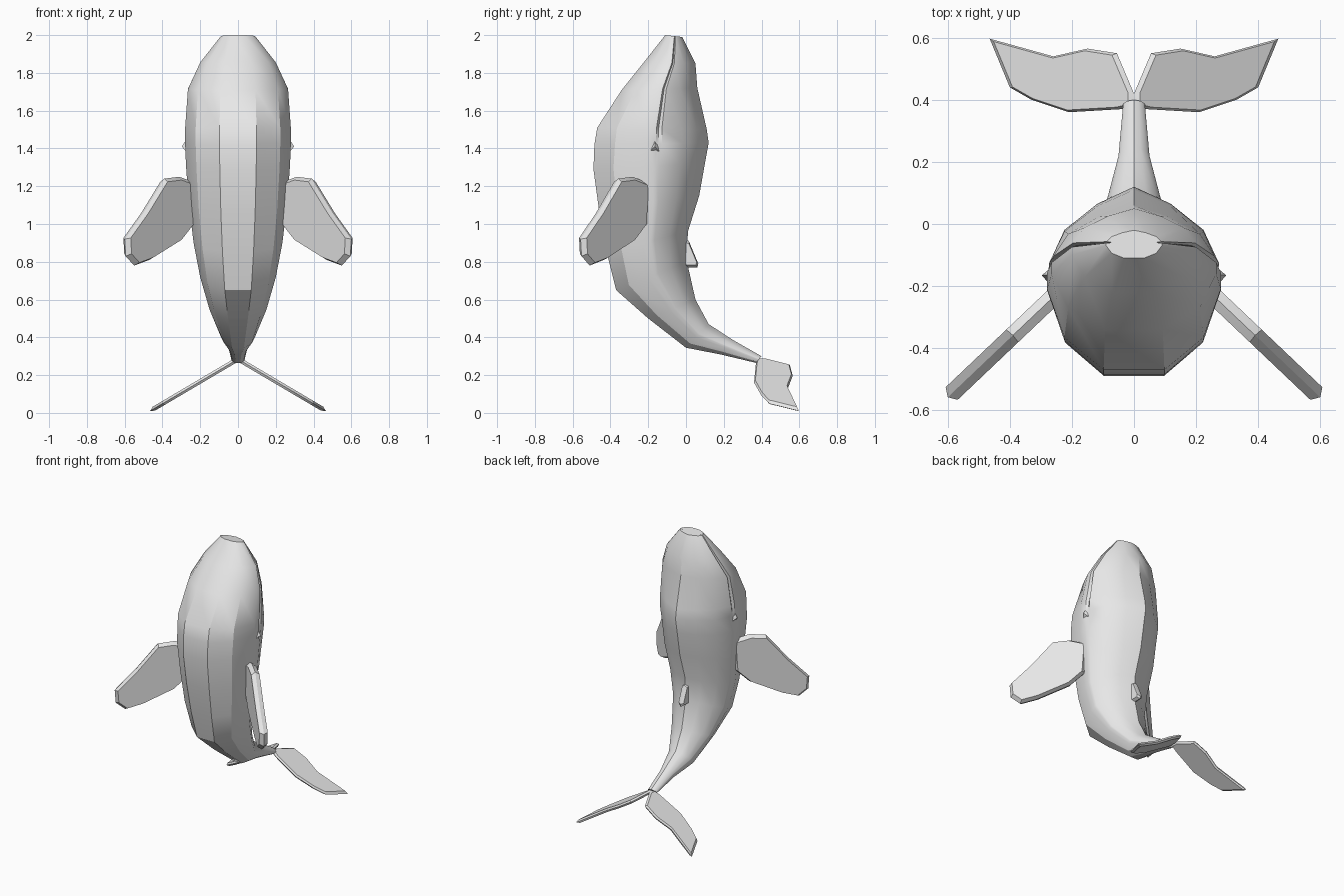
import bpy, bmesh, math
from mathutils import Vector

if "Cube" in bpy.data.objects:
    bpy.data.objects.remove(bpy.data.objects["Cube"], do_unlink=True)

grey = bpy.data.materials.new("whale_grey")
grey.use_nodes = True
colour = (0.8, 0.8, 0.8, 1)
grey.diffuse_color = colour
grey.node_tree.nodes["Principled BSDF"].inputs["Base Color"].default_value = colour


def finish(name, bm, angle=28):
    bmesh.ops.recalc_face_normals(bm, faces=bm.faces)
    mesh = bpy.data.meshes.new(name)
    bm.to_mesh(mesh)
    bm.free()
    mesh.materials.append(grey)
    ob = bpy.data.objects.new(name, mesh)
    bpy.context.collection.objects.link(ob)
    bpy.ops.object.select_all(action="DESELECT")
    ob.select_set(True)
    bpy.context.view_layer.objects.active = ob
    bpy.ops.object.shade_smooth_by_angle(angle=math.radians(angle))
    return ob


def loft(name, rings):
    """Skin closed rings of equal length and cap both ends."""
    bm = bmesh.new()
    loops = [[bm.verts.new(p) for p in ring] for ring in rings]
    n = len(loops[0])
    for a, b in zip(loops, loops[1:]):
        for i in range(n):
            j = (i + 1) % n
            bm.faces.new((a[i], a[j], b[j], b[i]))
    bm.faces.new(loops[0])
    bm.faces.new(loops[-1])
    return finish(name, bm)


def fin(name, points, normal, half_thickness, inset=0.93):
    """Thin plate with chamfered rim."""
    points = [Vector(p) for p in points]
    normal = Vector(normal).normalized()
    middle = sum(points, Vector()) / len(points)
    rings = []
    for offset, scale in ((-1, inset), (0, 1), (1, inset)):
        rings.append([middle + (p - middle) * scale + normal * half_thickness * offset
                      for p in points])
    return loft(name, rings)


# Body stations: belly y, belly z, back y, back z, half width, mouth groove depth
stations = [
    (-.11, 2.0, -.02, 1.99, .09, .25),
    (-.22, 1.86, .05, 1.85, .2, .1),
    (-.34, 1.71, .06, 1.72, .265, .08),
    (-.47, 1.51, .11, 1.5, .28, .06),
    (-.485, 1.42, .12, 1.43, .28, .03),
    (-.49, 1.29, .1, 1.32, .275, 0),
    (-.46, 1.07, .07, 1.15, .26, 0),
    (-.42, .85, .01, .96, .235, 0),
    (-.37, .65, .005, .8, .2, 0),
    (-.2, .5, .05, .6, .15, 0),
    (0, .345, .12, .47, .09, 0),
    (.18, .31, .25, .385, .05, 0),
    (.37, .265, .4, .3, .035, 0),
]

rings = []
for by, bz, ky, kz, width, groove in stations:
    belly, back = Vector((0, by, bz)), Vector((0, ky, kz))
    # Half section from belly edge to back ridge, as (width, depth) fractions
    half = [(.35, 0), (.8, .18), (1, .45), (1, .54), (1 - groove, .56),
            (.98, .59), (.8, .77), (.42, .91)]
    section = half + [(0, 1)] + [(-w, d) for w, d in reversed(half)]
    rings.append([belly.lerp(back, d) + Vector((w * width, 0, 0)) for w, d in section])
loft("body", rings)

# Outlines of the paired fins
flipper = [(.23, 1.22), (.31, 1.25), (.39, 1.24), (.5, 1.06), (.6, .92), (.595, .83),
           (.55, .78), (.47, .81), (.31, .91), (.24, 1.0)]
fluke = [(0, .42), (.055, .55), (.15, .565), (.26, .54), (.465, .597), (.4, .44),
         (.33, .4), (.21, .36), (.04, .37), (0, .38)]

for side, s in (("left", 1), ("right", -1)):
    fin(side + "_flipper",
        [(s * x, -.235 - .95 * (x - .26), z) for x, z in flipper],
        (s * .69, .72, 0), .028)
    fin(side + "_fluke",
        [(s * x, y, .285 - .59 * x) for x, y in fluke],
        (s * .51, 0, .86), .012)
    # Small pointed eye bulge at the corner of the mouth
    eye = bmesh.new()
    rim = [eye.verts.new((s * .255, y, z)) for y, z in
           ((-.215, 1.36), (-.13, 1.37), (-.14, 1.43), (-.165, 1.48))]
    tip = eye.verts.new((s * .297, -.165, 1.41))
    for i in range(len(rim)):
        eye.faces.new((rim[i], rim[(i + 1) % len(rim)], tip))
    eye.faces.new(rim)
    finish(side + "_eye", eye)

# Little fin low on the back
fin("dorsal_fin", [(0, -.03, .93), (0, .015, .91), (0, .065, .79), (0, .06, .77),
                   (0, -.01, .77)], (1, 0, 0), .02, .8)
